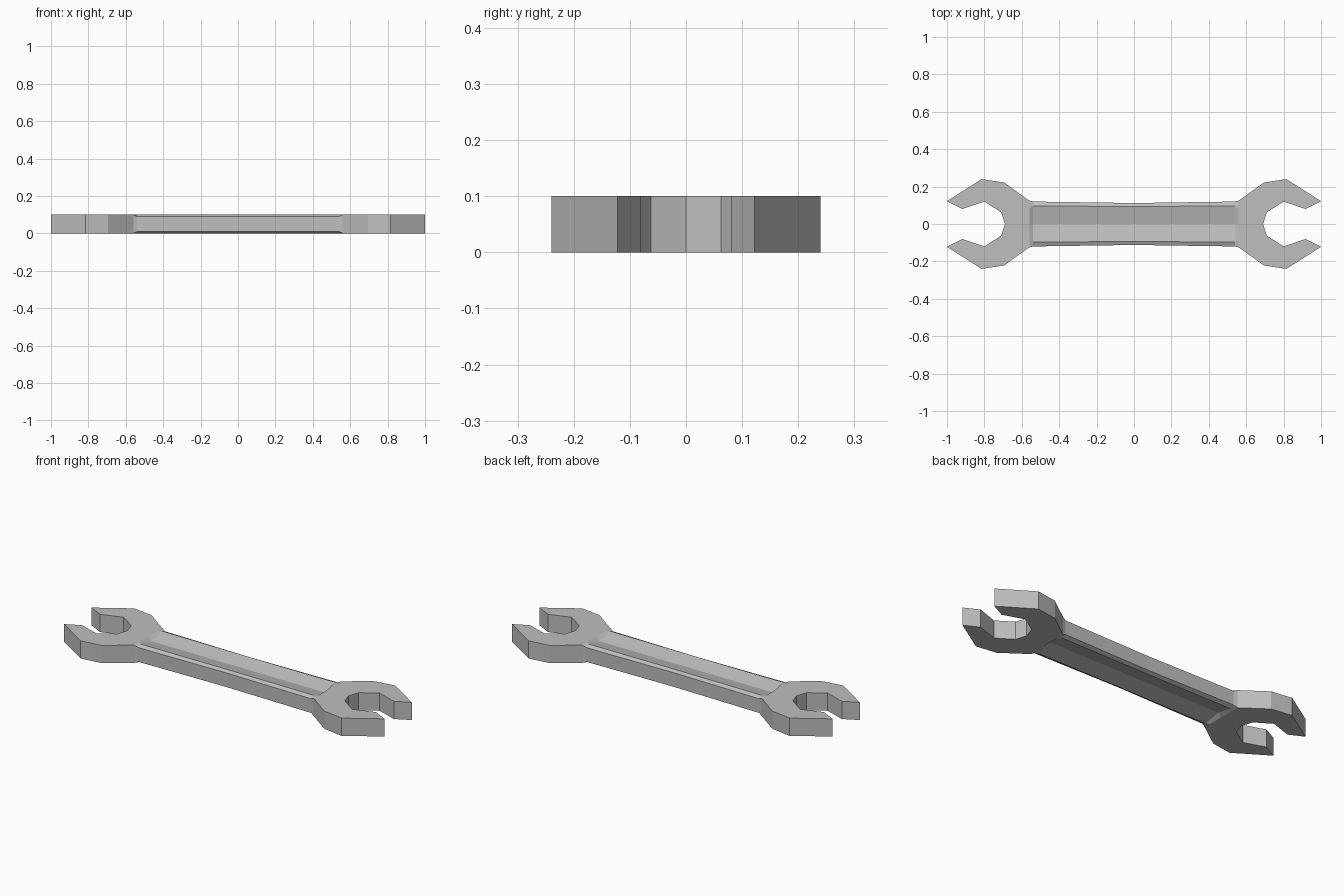
import bpy
import bmesh

cube = bpy.data.objects.get("Cube")
if cube:
    bpy.data.objects.remove(cube, do_unlink=True)

THICK = 0.10

# Single steel colour
steel = bpy.data.materials.new("steel grey")
steel.use_nodes = True
colour = (0.52, 0.52, 0.52, 1)
steel.diffuse_color = colour
steel.node_tree.nodes["Principled BSDF"].inputs["Base Color"].default_value = colour


def add_object(name, bm):
    bmesh.ops.recalc_face_normals(bm, faces=bm.faces)
    mesh = bpy.data.meshes.new(name)
    bm.to_mesh(mesh)
    bm.free()
    mesh.materials.append(steel)
    obj = bpy.data.objects.new(name, mesh)
    bpy.context.collection.objects.link(obj)
    return obj


# Open jaw: half outline mirrored across y, extruded to full thickness
HALF_JAW = [(0.56, 0.125), (0.695, 0.222), (0.815, 0.24), (1.0, 0.122),
            (0.918, 0.08), (0.80, 0.12), (0.71, 0.062)]


def jaw(name, side):
    outline = HALF_JAW + [(0.69, 0)] + [(x, -y) for x, y in reversed(HALF_JAW)]
    bm = bmesh.new()
    face = bm.faces.new([bm.verts.new((side * x, y, 0)) for x, y in outline])
    new = bmesh.ops.extrude_face_region(bm, geom=[face])["geom"]
    bmesh.ops.translate(bm, vec=(0, 0, THICK),
                        verts=[v for v in new if isinstance(v, bmesh.types.BMVert)])
    add_object(name, bm)


# Handle: chamfered bar with a shallow V groove on both broad faces
def section(x, width, ridge, chamfer, groove):
    half = [(width, THICK - chamfer), (ridge, THICK), (0, THICK - groove),
            (-ridge, THICK), (-width, THICK - chamfer)]
    ring = half + [(y, THICK - z) for y, z in reversed(half)]
    return [(x, y, z) for y, z in ring]


def handle():
    stations = [(-0.56, 0.125, 0.085, 0, 0), (-0.54, 0.12, 0.096, 0.01, 0.02),
                (0, 0.112, 0.094, 0.01, 0.02),
                (0.54, 0.12, 0.096, 0.01, 0.02), (0.56, 0.125, 0.085, 0, 0)]
    bm = bmesh.new()
    rings = [[bm.verts.new(p) for p in section(*s)] for s in stations]
    for a, b in zip(rings, rings[1:]):
        for i in range(len(a)):
            j = (i + 1) % len(a)
            bm.faces.new((a[i], a[j], b[j], b[i]))
    bm.faces.new(rings[0])
    bm.faces.new(rings[-1])
    add_object("handle", bm)


handle()
jaw("left_jaw", 1)
jaw("right_jaw", -1)
